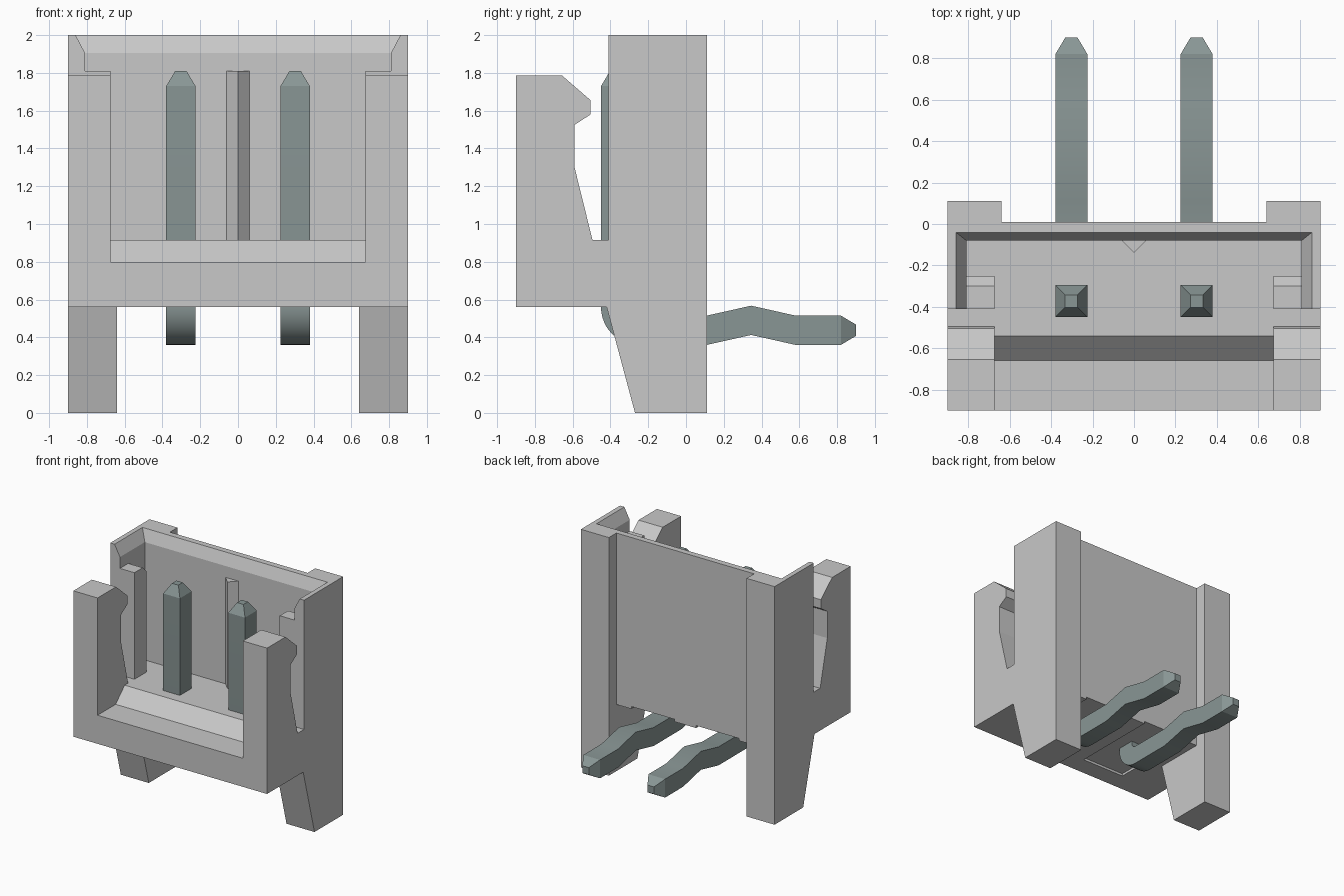
import bpy, bmesh, math
from mathutils import Vector

cube = bpy.data.objects.get("Cube")
if cube:
    bpy.data.objects.remove(cube, do_unlink=True)


def material(name, rgb):
    m = bpy.data.materials.new(name)
    m.use_nodes = True
    m.diffuse_color = (*rgb, 1)
    m.node_tree.nodes["Principled BSDF"].inputs["Base Color"].default_value = (*rgb, 1)
    return m


PLASTIC = material("light grey plastic", (0.58, 0.58, 0.58))
METAL = material("grey green metal", (0.25, 0.305, 0.30))


def loft(name, rings, mat):
    """Closed solid through a list of rings with equal point counts."""
    bm = bmesh.new()
    loops = [[bm.verts.new(p) for p in ring] for ring in rings]
    for a, b in zip(loops, loops[1:]):
        for i in range(len(a)):
            j = (i + 1) % len(a)
            bm.faces.new((a[i], a[j], b[j], b[i]))
    bm.faces.new(loops[0])
    bm.faces.new(loops[-1])
    bmesh.ops.recalc_face_normals(bm, faces=bm.faces)
    me = bpy.data.meshes.new(name)
    bm.to_mesh(me)
    bm.free()
    ob = bpy.data.objects.new(name, me)
    bpy.context.collection.objects.link(ob)
    me.materials.append(mat)
    return ob


def slab(name, x0, x1, profile, mat=PLASTIC):
    """Side profile of (y, z) points extruded along x."""
    return loft(name, [[(x, y, z) for y, z in profile] for x in (x0, x1)], mat)


def block(name, x0, x1, y0, y1, z0, z1):
    return slab(name, x0, x1, [(y0, z0), (y1, z0), (y1, z1), (y0, z1)])


def combine(target, tool, operation):
    mod = target.modifiers.new(operation.title(), 'BOOLEAN')
    mod.operation, mod.solver, mod.object = operation, 'EXACT', tool
    bpy.context.view_layer.objects.active = target
    bpy.ops.object.modifier_apply(modifier=mod.name)
    bpy.data.objects.remove(tool, do_unlink=True)


# Housing: latch arm, slot, shroud and leg in one side profile
FLOOR = 0.915
housing = slab("housing", -0.9, 0.9, [
    (-0.9, 0.56), (-0.9, 1.785), (-0.655, 1.785), (-0.505, 1.655), (-0.505, 1.58),
    (-0.59, 1.525), (-0.59, 1.3), (-0.495, FLOOR), (-0.41, FLOOR), (-0.41, 2),
    (0.11, 2), (0.11, 0), (-0.27, 0), (-0.42, 0.56)])

# Front opening with sloped sill, then the main cavity
combine(housing, slab("front_opening", -0.675, 0.675, [
    (-1, 0.8), (-0.66, 0.8), (-0.54, FLOOR), (-0.3, FLOOR), (-0.3, 2.1), (-1, 2.1)]), 'DIFFERENCE')
combine(housing, block("cavity", -0.81, 0.81, -0.45, -0.08, FLOOR, 2.1), 'DIFFERENCE')

# Flared lead-in around the cavity mouth
flare = [[(-w, -0.45, z), (w, -0.45, z), (w, y, z), (-w, y, z)]
         for w, y, z in ((0.81, -0.08, 1.905), (0.91, 0.0, 2.095))]
combine(housing, loft("lead_in", flare, PLASTIC), 'DIFFERENCE')

# Gap between the legs, recess in the back, pockets under the pins
combine(housing, block("leg_gap", -0.64, 0.64, -1, 0.2, -0.1, 0.56), 'DIFFERENCE')
combine(housing, block("back_recess", -0.64, 0.64, 0.01, 0.2, -0.1, 2.1), 'DIFFERENCE')
for s in (-1, 1):
    combine(housing, block("pin_pocket", s * 0.3 - 0.2, s * 0.3 + 0.2,
                           -0.74, 0.05, 0.5, 0.58), 'DIFFERENCE')

# Guide ribs on both side walls, and the central key rib
for s in (-1, 1):
    combine(housing, slab("guide_rib", s * 0.675, s * 0.85, [
        (-0.41, 0.88), (-0.41, 1.81), (-0.3, 1.81), (-0.25, 1.76), (-0.25, 0.88)]), 'UNION')
key = [[(-0.06, -0.08, z), (-0.06, -0.06, z), (0.06, -0.06, z), (0.06, -0.08, z), (0, -0.14, z)]
       for z in (0.88, 1.81)]
combine(housing, loft("key_rib", key, PLASTIC), 'UNION')

# Bent pins: square section swept along a path in the yz plane
HALF, TIP = 0.0775, 0.03


def section(x, centre, normal, hx, hn):
    c, n = Vector((x, *centre)), Vector((0, *normal))
    u = Vector((hx, 0, 0))
    return [c - u - n * hn, c + u - n * hn, c + u + n * hn, c - u + n * hn]


for s, name in ((-1, "right_pin"), (1, "left_pin")):
    x = s * 0.3025
    rings = [section(x, (-0.3725, z), (1, 0), h, h) for z, h in ((1.81, TIP), (1.73, HALF))]
    for i in range(13):
        a = math.pi / 2 * i / 12
        n = (math.cos(a), math.sin(a))
        rings.append(section(x, (-0.25 - 0.1225 * n[0], 0.56 - 0.1225 * n[1]), n, HALF, HALF))
    for y, z, h in ((0.11, 0.4375, HALF), (0.345, 0.49, HALF), (0.58, 0.4375, HALF),
                    (0.82, 0.4375, HALF), (0.9, 0.4375, TIP)):
        rings.append(section(x, (y, z), (0, 1), h, h))
    pin = loft(name, rings, METAL)
    bpy.ops.object.select_all(action='DESELECT')
    pin.select_set(True)
    bpy.context.view_layer.objects.active = pin
    bpy.ops.object.shade_smooth_by_angle(angle=math.radians(28))
